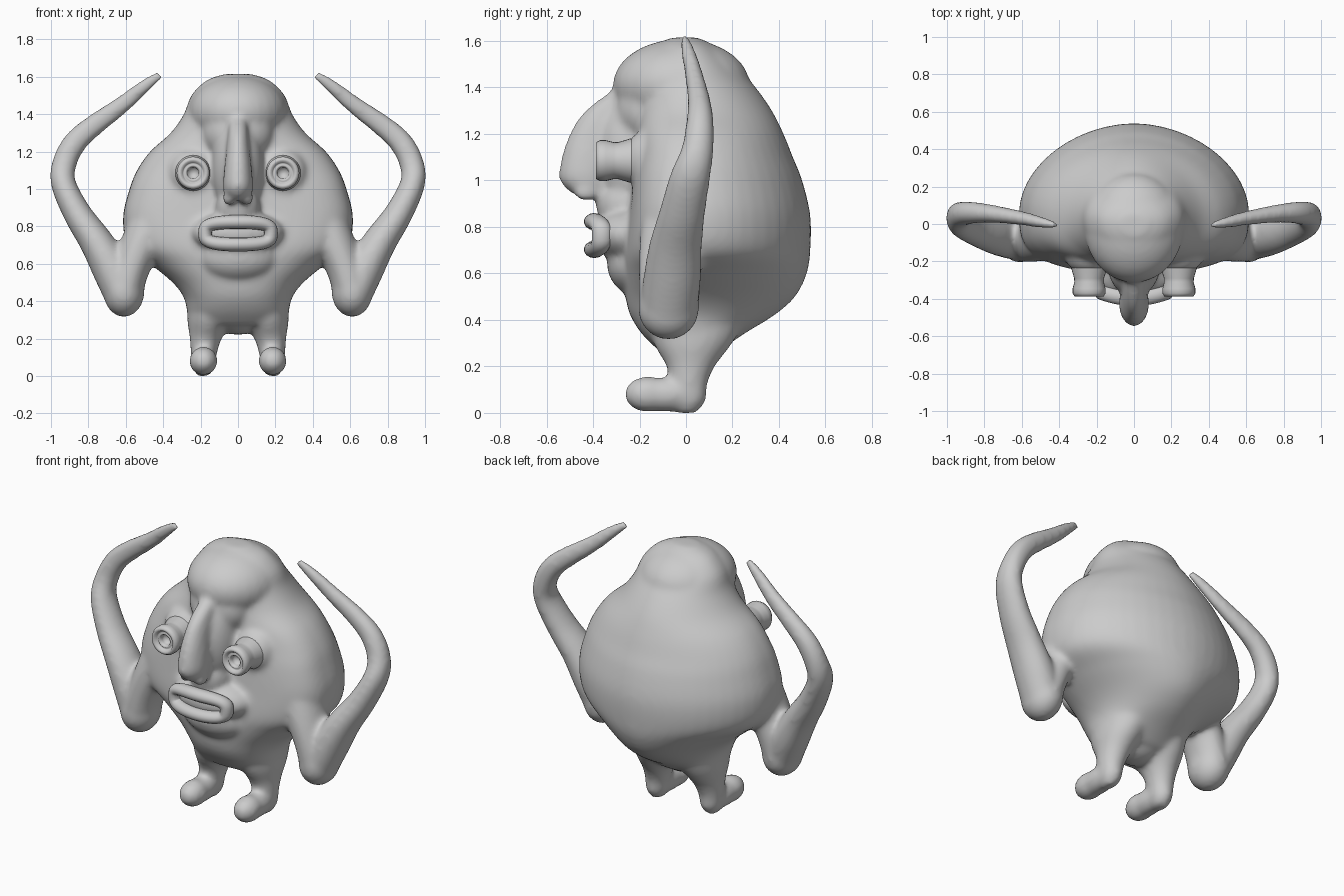
import bpy, bmesh, math
from mathutils import Vector, Matrix

if "Cube" in bpy.data.objects:
    bpy.data.objects.remove(bpy.data.objects["Cube"])

grey = bpy.data.materials.new("clay grey")
grey.diffuse_color = (0.6, 0.6, 0.6, 1)
grey.use_nodes = True
grey.node_tree.nodes["Principled BSDF"].inputs["Base Color"].default_value = grey.diffuse_color
TAU = math.tau


def smooth_path(pts, n=5):
    """Catmull-Rom interpolation of equal length tuples."""
    out = []
    for i in range(len(pts) - 1):
        quad = pts[max(i - 1, 0)], pts[i], pts[i + 1], pts[min(i + 2, len(pts) - 1)]
        for k in range(n):
            t = k / n
            out.append([0.5 * (2 * b + (c - a) * t + (2*a - 5*b + 4*c - d) * t*t
                               + (3*b - a - 3*c + d) * t**3) for a, b, c, d in zip(*quad)])
    out.append(list(pts[-1]))
    return out


def loft(bm, rings, closed=False):
    """Skin a list of point rings; cap the ends unless it closes on itself."""
    vs = [[bm.verts.new(p) for p in r] for r in rings]
    n = len(vs[0])
    pairs = list(zip(vs, vs[1:])) + ([(vs[-1], vs[0])] if closed else [])
    for a, b in pairs:
        for i in range(n):
            j = (i + 1) % n
            bm.faces.new((a[i], a[j], b[j], b[i]))
    if not closed:
        bm.faces.new(vs[0])
        bm.faces.new(vs[-1][::-1])


def tube(bm, pts, side=1):
    """Tapered limb; points are x, y, z, radius in the front plane, radius in depth."""
    p = smooth_path(pts)
    rings = []
    for i, (x, y, z, r, ry) in enumerate(p):
        a, b = p[max(i - 1, 0)], p[min(i + 1, len(p) - 1)]
        t = Vector((b[0] - a[0], 0, b[2] - a[2])).normalized()
        rings.append([(side * (x + t.z * r * math.cos(u)), y + ry * math.sin(u),
                       z - t.x * r * math.cos(u)) for u in (k * TAU / 20 for k in range(20))])
    loft(bm, rings)


def ball(bm, c, r):
    bmesh.ops.create_uvsphere(bm, u_segments=28, v_segments=18, radius=1,
                              matrix=Matrix.Translation(c) @ Matrix.Diagonal((*r, 1)))


def finish(name, bm):
    bmesh.ops.recalc_face_normals(bm, faces=bm.faces)
    for f in bm.faces:
        f.smooth = True
    me = bpy.data.meshes.new(name)
    bm.to_mesh(me)
    bm.free()
    me.materials.append(grey)
    ob = bpy.data.objects.new(name, me)
    bpy.context.collection.objects.link(ob)
    return ob


bm = bmesh.new()

# torso and head: height, half width, front depth, back depth, front roundness
torso = [(1.615, .07, -.06, .05, 1), (1.58, .17, -.13, .12, 1), (1.5, .25, -.20, .21, 1),
         (1.4, .29, -.22, .30, 1), (1.3, .36, -.215, .37, .9), (1.2, .47, -.215, .42, .75),
         (1.1, .54, -.22, .46, .68), (1.0, .58, -.23, .50, .62), (.85, .615, -.245, .535, .62),
         (.7, .59, -.265, .535, .7), (.6, .47, -.27, .52, .8), (.5, .35, -.26, .47, .85),
         (.42, .29, -.24, .38, .85), (.34, .27, -.19, .25, .85), (.27, .24, -.12, .15, .85)]
rings = []
for z, w, f, b, e in smooth_path(torso):
    mid = 0.06 * w / 0.6
    ring = []
    for k in range(48):
        c, s = math.cos(k * TAU / 48), math.sin(k * TAU / 48)
        q = e if s < 0 else 1.06            # flatter face, rounder back
        x = w * math.copysign(abs(c) ** q, c)
        y = mid + ((b - mid) * abs(s) ** q if s > 0 else -(mid - f) * abs(s) ** q)
        ring.append((x, y, z))
    rings.append(ring)
loft(bm, rings)

# bulging forehead, nose root, upper lip, muzzle, chin and crotch
for c, r in [((0, -.02, 1.41), (.265, .295, .198)),
             ((0, -.17, 1.30), (.19, .14, .16)),
             ((0, -.22, 1.11), (.14, .17, .27)),
             ((0, -.25, .90), (.12, .14, .12)),
             ((0, -.24, .765), (.25, .16, .12)),
             ((0, -.20, .64), (.22, .14, .14)),
             ((0, .02, .33), (.15, .14, .11))]:
    ball(bm, c, r)

# nose with nostrils
tube(bm, [(0, -.25, 1.38, .05, .08), (0, -.345, 1.29, .055, .10), (0, -.40, 1.18, .066, .11),
          (0, -.42, 1.08, .077, .12), (0, -.425, 1.0, .08, .12), (0, -.40, .94, .06, .09)])

for s in (-1, 1):
    ball(bm, (s * .048, -.43, .945), (.036, .05, .035))
    # brow and cheek swelling around the eye
    ball(bm, (s * .24, -.17, 1.085), (.13, .10, .13))
    # upper arm, elbow and raised tapering forearm
    tube(bm, [(.40, -.03, .92, .15, .15), (.50, -.06, .74, .115, .14),
              (.57, -.07, .58, .10, .135), (.61, -.075, .44, .10, .13)], s)
    ball(bm, (s * .61, -.075, .45), (.11, .132, .135))
    tube(bm, [(.615, -.075, .43, .10, .12), (.675, -.06, .57, .105, .125),
              (.76, -.045, .72, .09, .115), (.86, -.015, .87, .076, .10),
              (.934, .02, 1.03, .067, .088), (.927, .05, 1.14, .066, .07),
              (.87, .06, 1.25, .064, .06), (.77, .056, 1.34, .058, .05),
              (.62, .035, 1.45, .048, .04),
              (.50, .01, 1.55, .036, .032), (.415, -.008, 1.612, .022, .02)], s)
    # leg and forward pointing foot
    tube(bm, [(.13, .05, .42, .14, .22), (.16, .03, .30, .115, .17),
              (.175, .02, .20, .085, .105), (.183, .01, .12, .07, .082),
              (.185, .01, .05, .06, .075), (.185, .0, .0, .035, .045)], s)
    ball(bm, (s * .185, -.165, .08), (.076, .10, .077))
    ball(bm, (s * .185, -.09, .078), (.072, .15, .074))

body = finish("creature_body", bm)
rm = body.modifiers.new("fuse parts", 'REMESH')
rm.mode = 'VOXEL'
rm.voxel_size = 0.014
rm.use_smooth_shade = True
sm = body.modifiers.new("soften joins", 'SMOOTH')
sm.factor = 0.5
sm.iterations = 14

# stalked eyes with a rim and a hollow pupil, turned around the depth axis
profile = [(.10, -.16), (.095, -.24), (.08, -.29), (.079, -.31), (.088, -.345), (.088, -.37),
           (.078, -.388), (.064, -.388), (.055, -.372), (.05, -.368), (.043, -.375),
           (.035, -.372), (.03, -.355), (.028, -.335), (.002, -.33)]
for s, name in ((-1, "right_eye"), (1, "left_eye")):
    bm = bmesh.new()
    loft(bm, [[(s * .24 + r * math.cos(k * TAU / 28), y, 1.085 + r * math.sin(k * TAU / 28))
               for k in range(28)] for r, y in profile])
    finish(name, bm)

# pouting lips: a closed tube along a flattened oval
bm = bmesh.new()
rings = []
for k in range(56):
    a = k * TAU / 56
    c, s = math.cos(a), math.sin(a)
    x = .176 * math.copysign(abs(c) ** .75, c)
    z = .763 + .06 * math.copysign(abs(s) ** .6, s)
    n = Vector((c * .6, 0, s)).normalized()
    r = .037
    rings.append([(x + n.x * r * math.cos(u), -.395 + 1.1 * x * x - r * 1.2 * math.sin(u),
                   z + n.z * r * math.cos(u)) for u in (j * TAU / 14 for j in range(14))])
loft(bm, rings, closed=True)
finish("lips", bm)
